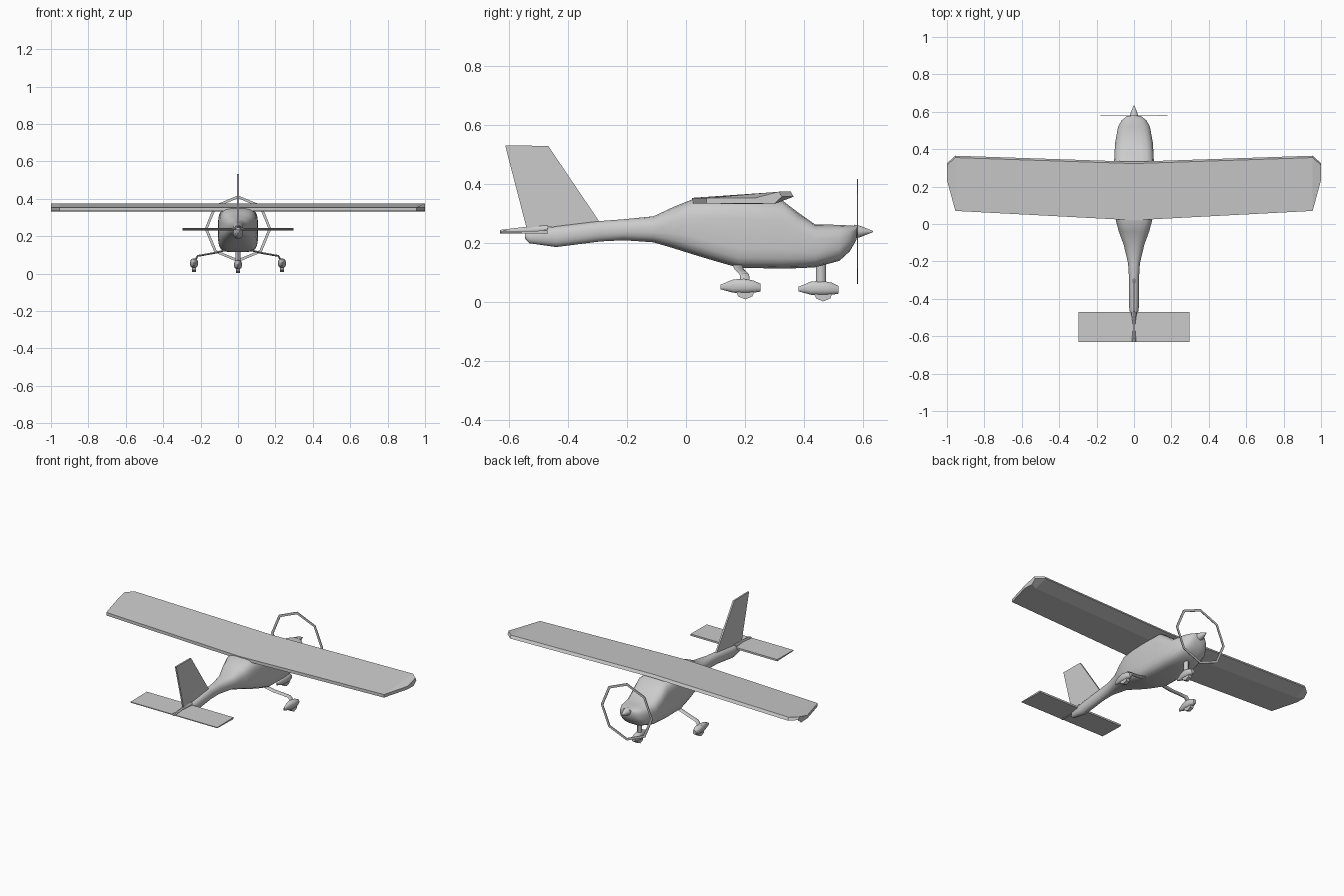
import bpy, bmesh, math
from mathutils import Vector, Matrix

if "Cube" in bpy.data.objects:
    bpy.data.objects.remove(bpy.data.objects["Cube"])


def finish(name, bm, smooth=None):
    bmesh.ops.recalc_face_normals(bm, faces=bm.faces)
    mesh = bpy.data.meshes.new(name)
    bm.to_mesh(mesh)
    bm.free()
    ob = bpy.data.objects.new(name, mesh)
    bpy.context.collection.objects.link(ob)
    if smooth:
        bpy.context.view_layer.objects.active = ob
        ob.select_set(True)
        bpy.ops.object.shade_smooth_by_angle(angle=math.radians(smooth))
        ob.select_set(False)
    return ob


def skin(name, rings, smooth=None):
    """Join equal-sized point rings into a capped solid."""
    bm = bmesh.new()
    vs = [[bm.verts.new(p) for p in r] for r in rings]
    n = len(vs[0])
    for a, b in zip(vs, vs[1:]):
        for i in range(n):
            j = (i + 1) % n
            bm.faces.new((a[i], a[j], b[j], b[i]))
    bm.faces.new(vs[0])
    bm.faces.new(vs[-1])
    return finish(name, bm, smooth)


def oval(y, bottom, top, half, e, cx=0, n=20):
    """Rounded-box cross-section at station y."""
    pts = []
    for i in range(n):
        t = 2 * math.pi * (i + 0.5) / n
        c, s = math.cos(t), math.sin(t)
        pts.append((cx + half * math.copysign(abs(c) ** (2 / e), c), y,
                    (bottom + top) / 2 + (top - bottom) / 2 * math.copysign(abs(s) ** (2 / e), s)))
    return pts


def tube(name, path, rx, ry, n=8):
    """Streamlined strut through path points."""
    rings = []
    for i, p in enumerate(path):
        d = Vector(path[min(i + 1, len(path) - 1)]) - Vector(path[max(i - 1, 0)])
        side = d.cross(Vector((0, 1, 0))).normalized()
        rings.append([Vector(p) + side * rx * math.cos(2 * math.pi * k / n)
                      + Vector((0, ry * math.sin(2 * math.pi * k / n), 0)) for k in range(n)])
    return skin(name, rings, 50)


# Fuselage: y, bottom, top, half width, squareness
stations = [
    (-.545, .215, .235, .005, 2), (-.53, .20, .242, .014, 2), (-.44, .187, .258, .027, 2.2),
    (-.29, .206, .276, .027, 2.2), (-.21, .21, .282, .032, 2.3), (-.11, .203, .292, .056, 2.5),
    (-.04, .182, .325, .082, 3), (.02, .163, .349, .098, 3.6), (.10, .139, .349, .105, 4),
    (.18, .116, .349, .107, 4.4), (.325, .114, .347, .107, 4.4), (.38, .115, .305, .105, 3.8),
    (.437, .118, .265, .101, 3.4), (.52, .14, .263, .086, 3), (.555, .172, .261, .066, 2.6),
    (.578, .212, .259, .036, 2.2)]
skin("fuselage", [oval(*s) for s in stations], 45)

# Spinner
skin("spinner", [oval(y, .24 - r, .24 + r, r, 2, n=12) for y, r in
                 ((.57, .024), (.59, .02), (.612, .011), (.634, .002))], 45)

# Wing: x, rear y, front y
wing = []
for x, y0, y1 in ((-1, .235, .325), (-.955, .07, .365), (0, .02, .333), (.955, .07, .365), (1, .235, .325)):
    wing.append([(x, y0, .335), (x, y0, .354), (x, y1 - .01, .375), (x, y1, .358),
                 (x, y1 - .3 * (y1 - y0), .333)])
skin("wing", wing)

# Tail surfaces
fin = [(-.613, .532), (-.467, .53), (-.29, .268), (-.54, .25)]
skin("tail_fin", [[(x, y, z) for y, z in fin] for x in (-.005, .005)])
skin("tailplane", [[(x, -.63, .236), (x, -.63, .241), (x, -.47, .243), (x, -.47, .232)] for x in (-.298, .298)])
skin("rudder_foot", [oval(-.63, .232, .246, .013, 2, n=8), oval(-.55, .232, .256, .005, 2, n=8),
                     oval(-.47, .235, .262, .016, 2, n=8)], 40)

# Propeller ring: flat octagon
bm = bmesh.new()
loops = [[bm.verts.new((r * math.sin(k * math.pi / 4), y, .24 + r * math.cos(k * math.pi / 4)))
          for k in range(8)] for r, y in ((.178, .579), (.178, .583), (.163, .583), (.163, .579))]
for a in range(4):
    p, q = loops[a], loops[(a + 1) % 4]
    for k in range(8):
        bm.faces.new((p[k], p[(k + 1) % 8], q[(k + 1) % 8], q[k]))
finish("propeller_ring", bm)


# Wheels with fairings
def wheel_set(name, cx, y, z):
    shape = [(-.068, .034, .05, .004), (-.025, .022, .068, .016), (.012, .02, .071, .022),
             (.045, .022, .064, .02), (.068, .026, .053, .01)]
    skin(name + "_fairing", [oval(y + dy, z + b, z + t, h, 2.4, cx, 12) for dy, b, t, h in shape], 50)
    bm = bmesh.new()
    bmesh.ops.create_cone(bm, cap_ends=True, segments=8, radius1=.034, radius2=.034, depth=.022,
                          matrix=Matrix.Translation((cx, y + .016, z + .034)) @ Matrix.Rotation(math.pi / 2, 4, 'Y'))
    finish(name + "_wheel", bm)


wheel_set("nose", 0, .449, .003)
tube("nose_leg", [(0, .457, .135), (0, .457, .06)], .014, .017)
for s, side in ((-1, "left"), (1, "right")):
    wheel_set(side + "_main", s * .235, .185, .01)
    tube(side + "_main_leg", [(s * .07, .175, .125), (s * .12, .18, .112), (s * .17, .19, .103),
                              (s * .215, .198, .095), (s * .235, .2, .065)], .005, .016)
